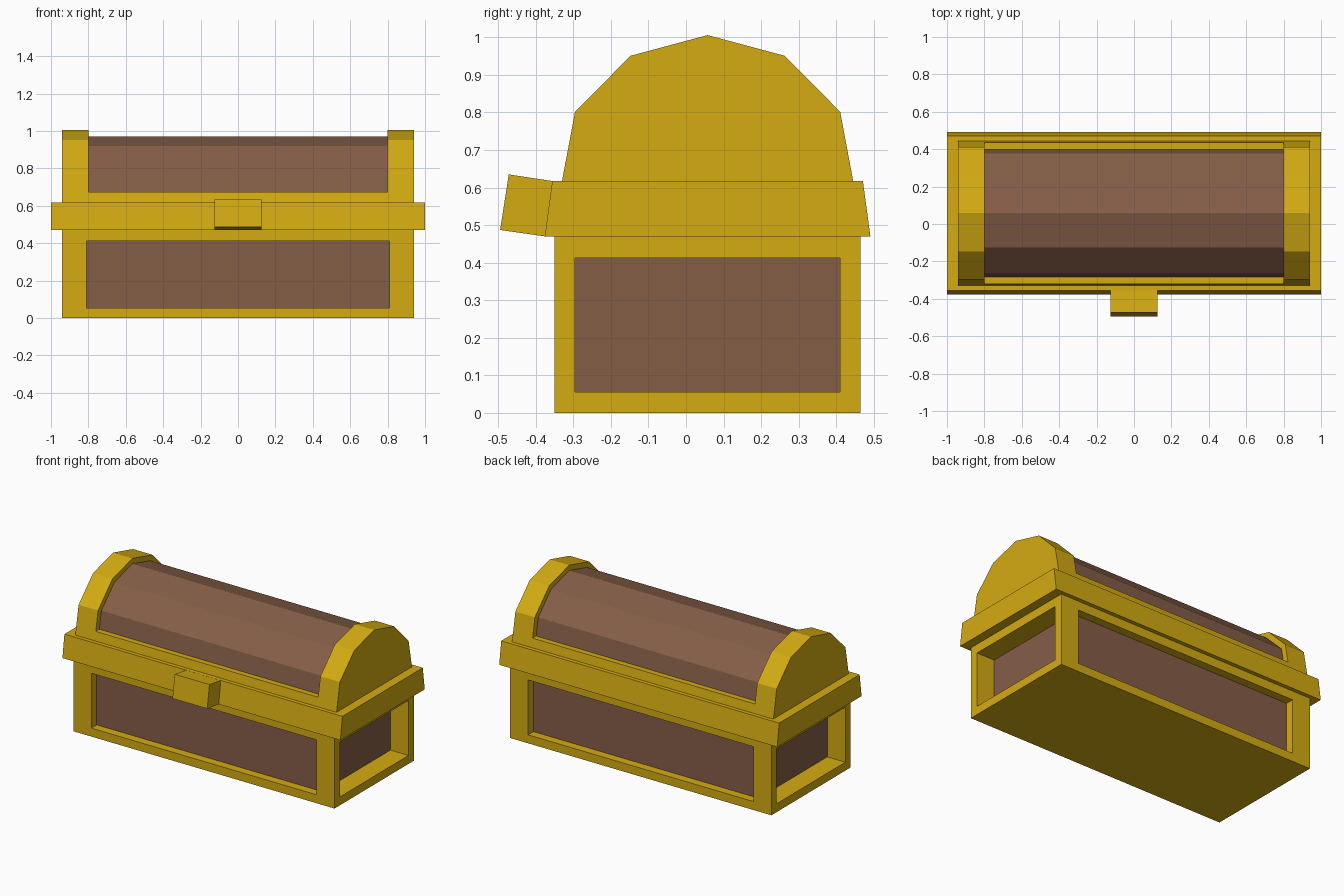
import bpy, bmesh
from mathutils import Vector

if "Cube" in bpy.data.objects:
    bpy.data.objects.remove(bpy.data.objects["Cube"])


def material(name, rgb):
    m = bpy.data.materials.new(name)
    m.diffuse_color = (*rgb, 1)
    m.use_nodes = True
    m.node_tree.nodes["Principled BSDF"].inputs["Base Color"].default_value = m.diffuse_color
    return m


GOLD = material("gold", (0.66, 0.41, 0.006))
WOOD = material("brown wood", (0.235, 0.112, 0.064))
YC = 0.0575  # depth centre of the chest (the latch sticks out in front)


def finish(name, bm, mats):
    bmesh.ops.recalc_face_normals(bm, faces=bm.faces)
    me = bpy.data.meshes.new(name)
    bm.to_mesh(me)
    bm.free()
    for m in mats:
        me.materials.append(m)
    ob = bpy.data.objects.new(name, me)
    bpy.context.collection.objects.link(ob)
    return ob


def prism(name, profile, x0, x1, mat):
    """Extrude a (y, z) profile along x."""
    bm = bmesh.new()
    f = bm.faces.new([bm.verts.new((x0, y, z)) for y, z in profile])
    ext = bmesh.ops.extrude_face_region(bm, geom=[f])["geom"]
    vs = [v for v in ext if isinstance(v, bmesh.types.BMVert)]
    bmesh.ops.translate(bm, vec=(x1 - x0, 0, 0), verts=vs)
    return finish(name, bm, [mat])


def arch(half):
    """Symmetric profile from (distance from centre, z) points, ridge last."""
    left = [(YC - d, z) for d, z in half]
    right = [(YC + d, z) for d, z in reversed(half) if d > 0]
    return left + right


# Lower box: gold frame with a wood panel sunk into each of the four sides
HX, HY, TOP = 0.94, 0.4075, 0.47
PX, PY, PZ0, PZ1 = 0.81, 0.3525, 0.055, 0.412
bm = bmesh.new()
bmesh.ops.create_cube(bm, size=2)
for v in bm.verts:
    v.co = Vector((v.co.x * HX, YC + v.co.y * HY, (v.co.z + 1) / 2 * TOP))
bm.normal_update()
for f in [f for f in bm.faces if abs(f.normal.z) < 0.5]:
    along_x = abs(f.normal.y) > 0.5
    bmesh.ops.inset_individual(bm, faces=[f], thickness=0.02)
    for step in range(2):
        for v in f.verts:
            if along_x or step:
                v.co.x = PX if v.co.x > 0 else -PX
            if not along_x or step:
                v.co.y = YC + (PY if v.co.y > YC else -PY)
            v.co.z = PZ1 if v.co.z > TOP / 2 else PZ0
        if step == 0:
            bmesh.ops.inset_individual(bm, faces=[f], thickness=0.005)
    f.material_index = 1
finish("chest_box", bm, [GOLD, WOOD])

# Rim band, tapering slightly towards the top
prism("rim_band", arch([(0.4335, 0.47), (0.4135, 0.618)]), -1, 1, GOLD)

# Lid: gold end arches, wood barrel and low gold sill between them
ends = arch([(0.3875, 0.618), (0.353, 0.802), (0.205, 0.951), (0, 1.006)])
for side, x in (("left", -0.94), ("right", 0.80)):
    prism("lid_arch_" + side, ends, x, x + 0.14, GOLD)
prism("lid_barrel", arch([(0.345, 0.65), (0.319, 0.788), (0.184, 0.921), (0, 0.972)]),
      -0.8, 0.8, WOOD)
prism("lid_sill", arch([(0.3875, 0.618), (0.377, 0.675)]), -0.8, 0.8, GOLD)

# Latch block on the front of the rim
prism("latch", [(-0.376, 0.47), (-0.495, 0.487), (-0.472, 0.635), (-0.353, 0.617)],
      -0.125, 0.125, GOLD)
